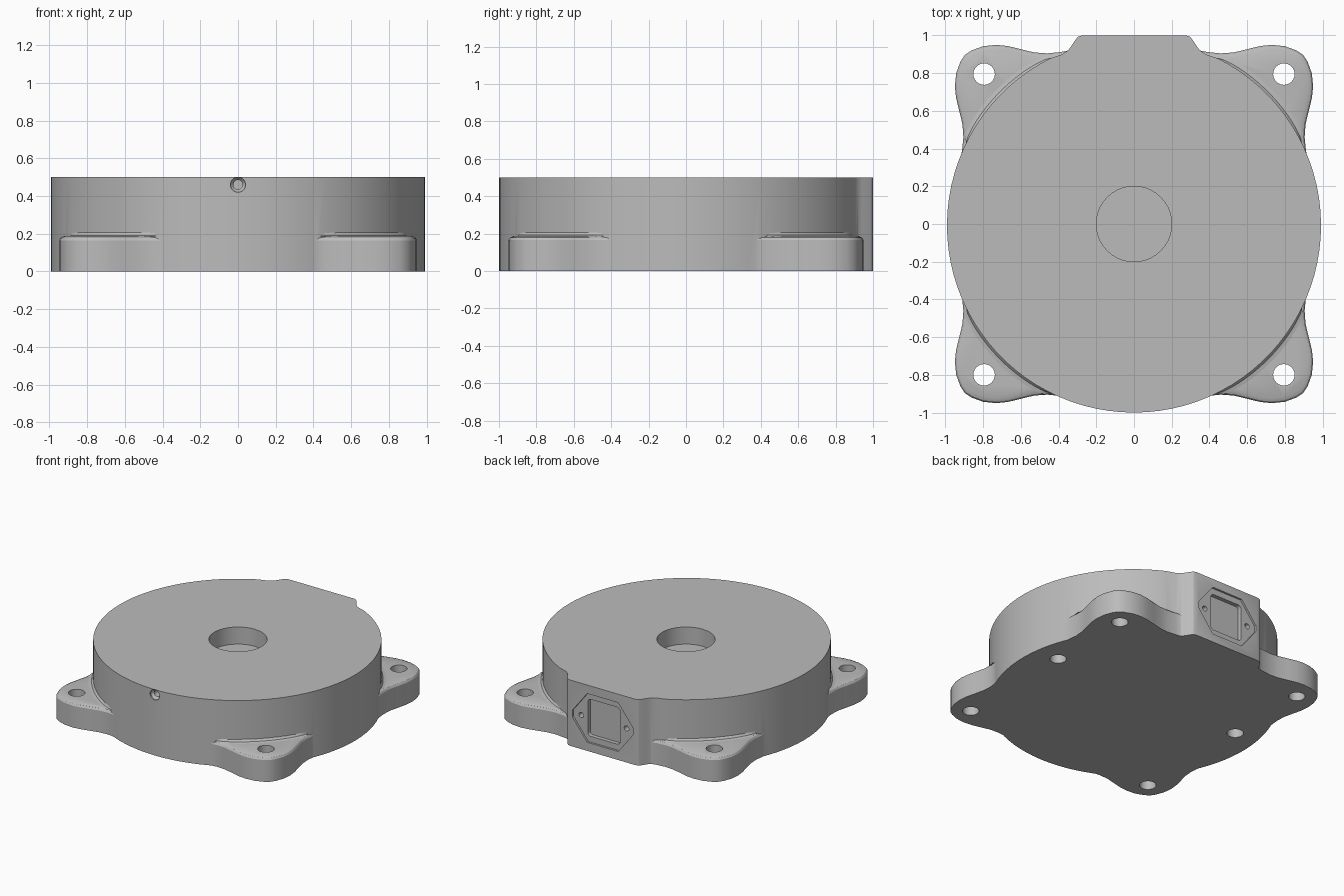
import bpy, bmesh, math

cube = bpy.data.objects.get("Cube")
if cube:
    bpy.data.objects.remove(cube, do_unlink=True)

R, CY, H = 0.992, -0.008, 0.5      # body radius, centre offset, height
EAR_TOP = 0.187

grey = bpy.data.materials.new("machined grey")
grey.use_nodes = True
grey.diffuse_color = (0.5, 0.5, 0.5, 1)
grey.node_tree.nodes["Principled BSDF"].inputs["Base Color"].default_value = (0.5, 0.5, 0.5, 1)


def make(name, verts, faces):
    mesh = bpy.data.meshes.new(name)
    mesh.from_pydata(verts, [], faces)
    bm = bmesh.new()
    bm.from_mesh(mesh)
    bmesh.ops.recalc_face_normals(bm, faces=bm.faces)
    bm.to_mesh(mesh)
    bm.free()
    mesh.materials.append(grey)
    obj = bpy.data.objects.new(name, mesh)
    bpy.context.collection.objects.link(obj)
    return obj


def loft(name, rings):
    """Closed solid through rings of equal length."""
    n = len(rings[0])
    faces = [tuple(range(n)), tuple(range((len(rings) - 1) * n, len(rings) * n))]
    for k in range(len(rings) - 1):
        for i in range(n):
            j = (i + 1) % n
            faces.append((k * n + i, k * n + j, k * n + n + j, k * n + n + i))
    return make(name, [v for r in rings for v in r], faces)


def upright(pts, z):
    return [(x, y, z) for x, y in pts]


def facing_y(pts, y):
    return [(x, y, z) for x, z in pts]


def circle(r, cx=0, cy=0, n=32):
    return [(cx + r * math.cos(2 * math.pi * i / n),
             cy + r * math.sin(2 * math.pi * i / n)) for i in range(n)]


def inset(pts, d):
    """Move a counter-clockwise outline inward by d."""
    out = []
    for i, (x, y) in enumerate(pts):
        ax, ay = pts[i - 1]
        bx, by = pts[(i + 1) % len(pts)]
        tx, ty = bx - ax, by - ay
        length = math.hypot(tx, ty)
        out.append((x - ty / length * d, y + tx / length * d))
    return out


def rounded_rect(w, h, r, cx, cy):
    pts = []
    for k, (sx, sy) in enumerate([(1, 1), (-1, 1), (-1, -1), (1, -1)]):
        for i in range(5):
            a = math.pi / 2 * (k + i / 4)
            pts.append((cx + sx * (w - r) + r * math.cos(a),
                        cy + sy * (h - r) + r * math.sin(a)))
    return pts


def combine(target, tool, operation):
    mod = target.modifiers.new("combine", 'BOOLEAN')
    mod.operation, mod.object, mod.solver = operation, tool, 'EXACT'
    bpy.context.view_layer.objects.active = target
    bpy.ops.object.modifier_apply(modifier=mod.name)
    bpy.data.objects.remove(tool, do_unlink=True)


# Round body with a flat connector boss on the back
boss = [(0.38, 0.90), (0.35, 0.92), (0.335, 0.94), (0.31, 0.978), (0.297, 0.993), (0.275, 1.0)]
boss += [(-x, y) for x, y in reversed(boss)]
a0 = math.atan2(boss[-1][1] - CY, boss[-1][0])
sweep = 2 * math.pi - 2 * (a0 - math.pi / 2)
arc = [(R * math.cos(a0 + sweep * i / 80), CY + R * math.sin(a0 + sweep * i / 80))
       for i in range(1, 80)]
outline = boss + arc
body = loft("housing", [upright(outline, 0), upright(outline, H)])

# Four-eared mounting flange with a chamfered top edge
half = [(0.897, 0.897), (0.86, 0.921), (0.80, 0.943), (0.73, 0.95), (0.67, 0.944),
        (0.60, 0.927), (0.53, 0.91), (0.46, 0.905), (0.39, 0.912), (0.30, 0.93)]
corner = [(y, x) for x, y in reversed(half[1:])] + half
flange_pts = []
for k in range(4):
    c, s = round(math.cos(k * math.pi / 2)), round(math.sin(k * math.pi / 2))
    flange_pts += [(c * x - s * y, s * x + c * y) for x, y in corner]
flange = loft("flange", [upright(flange_pts, 0), upright(flange_pts, 0.165),
                         upright(inset(flange_pts, 0.008), 0.178),
                         upright(inset(flange_pts, 0.027), EAR_TOP)])
combine(body, flange, 'UNION')

# Shallow round pocket in the top
pocket = circle(0.2, n=40)
combine(body, loft("pocket_cut", [upright(pocket, H - 0.13), upright(pocket, H + 0.1)]), 'DIFFERENCE')

# Ear bolt holes go through, the two underside holes are blind
for sx in (-1, 1):
    for sy, depth in ((0.795, 0.3), (-0.8, 0.3), (0.135, 0.15)):
        hole = circle(0.057, sx * 0.795, sy, 24)
        combine(body, loft("bolt_cut", [upright(hole, -0.1), upright(hole, depth)]), 'DIFFERENCE')

# Countersunk screw hole in the front
front = CY - R
steps = [(0.04, -0.05), (0.04, 0.012), (0.025, 0.03), (0.025, 0.12)]
combine(body, loft("screw_cut", [facing_y(circle(r, 0, 0.46, 20), front + d) for r, d in steps]),
        'DIFFERENCE')

# Connector recess in the back: six-sided plate, socket and two screw holes
plate = [(0.255, 0.225), (0.255, 0.275), (0.13, 0.435), (-0.13, 0.435),
         (-0.255, 0.275), (-0.255, 0.225), (-0.13, 0.065), (0.13, 0.065)]
socket = rounded_rect(0.135, 0.14, 0.025, 0, 0.25)
for pts, depth in [(plate, 0.015), (socket, 0.045), (circle(0.02, 0.19, 0.25, 16), 0.06),
                   (circle(0.02, -0.19, 0.25, 16), 0.06)]:
    combine(body, loft("connector_cut", [facing_y(pts, 1 - depth), facing_y(pts, 1.1)]), 'DIFFERENCE')

# Curved fillets where the ears meet the body
verts, faces = [], []
N = 20
for k in range(4):
    base = len(verts)
    for i in range(N + 1):
        t = 2 * i / N - 1
        a = math.radians(45 + 90 * k + 19 * t)
        w = 0.04 * math.sqrt(max(0, 1 - t ** 4))
        for reach, rise in ((1, 0), (0.35, 0.25), (0, 1)):
            r = R - 0.002 + w * reach
            verts.append((r * math.cos(a), CY + r * math.sin(a), EAR_TOP - 0.001 + 0.022 * rise))
    for i in range(N):
        for j in range(2):
            p = base + 3 * i + j
            faces.append((p, p + 3, p + 4, p + 1))
fillets = make("ear_fillets", verts, faces)
if fillets.data.polygons[N].normal.z < 0:
    fillets.data.flip_normals()

bpy.ops.object.select_all(action='DESELECT')
for obj in (body, fillets):
    obj.select_set(True)
bpy.context.view_layer.objects.active = body
bpy.ops.object.shade_smooth_by_angle(angle=math.radians(30))
